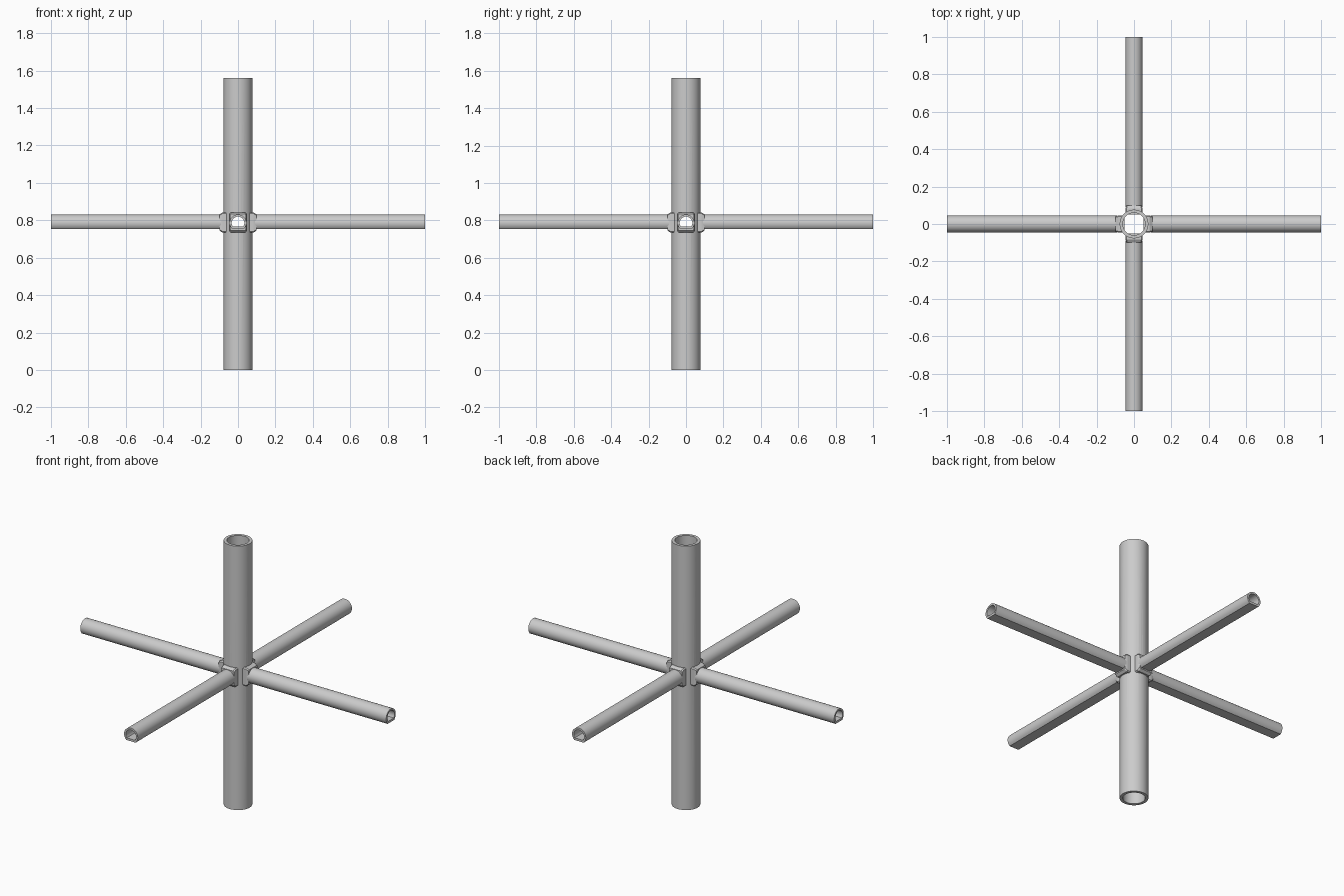
import bpy, bmesh, math
from mathutils import Matrix

if "Cube" in bpy.data.objects:
    bpy.data.objects.remove(bpy.data.objects["Cube"])

AXIS_Z = 0.786   # height of the horizontal arms


def finish(name, bm):
    bmesh.ops.recalc_face_normals(bm, faces=bm.faces[:])
    me = bpy.data.meshes.new(name)
    bm.to_mesh(me)
    bm.free()
    ob = bpy.data.objects.new(name, me)
    bpy.context.collection.objects.link(ob)
    return ob


def loft(bm, rings, closed=False):
    """Skin a list of point rings; closed joins the last ring to the first."""
    vs = [[bm.verts.new(p) for p in r] for r in rings]
    n = len(vs[0])
    pairs = list(zip(vs, vs[1:])) + ([(vs[-1], vs[0])] if closed else [])
    for a, b in pairs:
        for i in range(n):
            j = (i + 1) % n
            bm.faces.new((a[i], a[j], b[j], b[i]))
    if not closed:
        bm.faces.new(vs[0])
        bm.faces.new(vs[-1])


def circle(r, z, n=32):
    return [(r * math.cos(2 * math.pi * i / n), r * math.sin(2 * math.pi * i / n), z) for i in range(n)]


def d_ring(x, r, drop, n=24):
    """Round profile with a flat underside, in the plane at x."""
    a0 = -math.asin(drop / r)
    a1 = math.pi - a0
    angs = [a0 + (a1 - a0) * i / n for i in range(n + 1)]
    return [(x, r * math.cos(a), AXIS_Z + r * math.sin(a)) for a in angs]


def box_ring(x, w, z0, z1, c=0.006):
    """Rectangle with clipped corners, in the plane at x."""
    return [(x, y, z) for y, z in (
        (-w + c, z0), (w - c, z0), (w, z0 + c), (w, z1 - c),
        (w - c, z1), (-w + c, z1), (-w, z1 - c), (-w, z0 + c))]


def cut(ob, cutter):
    m = ob.modifiers.new("bore", 'BOOLEAN')
    m.operation, m.solver, m.object = 'DIFFERENCE', 'EXACT', cutter


def smooth(ob):
    bpy.ops.object.select_all(action='DESELECT')
    ob.select_set(True)
    bpy.context.view_layer.objects.active = ob
    bpy.ops.object.shade_smooth_by_angle(angle=math.radians(30))


# Vertical hollow column
bm = bmesh.new()
loft(bm, [circle(0.077, 0), circle(0.077, 1.56), circle(0.06, 1.56), circle(0.06, 0)], closed=True)
column = finish("column", bm)

for k, side in enumerate(("right", "back", "left", "front")):
    turn = Matrix.Rotation(k * math.pi / 2, 4, 'Z')

    # Cutter for the passage through the wall and socket
    bm = bmesh.new()
    loft(bm, [d_ring(0.03, 0.034, 0.02), d_ring(0.13, 0.034, 0.02)])
    bm.transform(turn)
    bore = finish("bore_cutter_" + side, bm)
    bore.hide_render = True
    bore.hide_viewport = True
    cut(column, bore)

    # Tapered socket on the column
    bm = bmesh.new()
    loft(bm, [box_ring(0.052, 0.045, 0.734, 0.842),
              box_ring(0.084, 0.045, 0.734, 0.842),
              box_ring(0.098, 0.042, 0.746, 0.833)])
    bm.transform(turn)
    cut(finish("socket_" + side, bm), bore)

    # Hollow arm with flat underside
    bm = bmesh.new()
    loft(bm, [d_ring(0.09, 0.045, 0.033), d_ring(1.0, 0.045, 0.033),
              d_ring(1.0, 0.034, 0.02), d_ring(0.09, 0.034, 0.02)], closed=True)
    bm.transform(turn)
    smooth(finish("arm_" + side, bm))

smooth(column)
